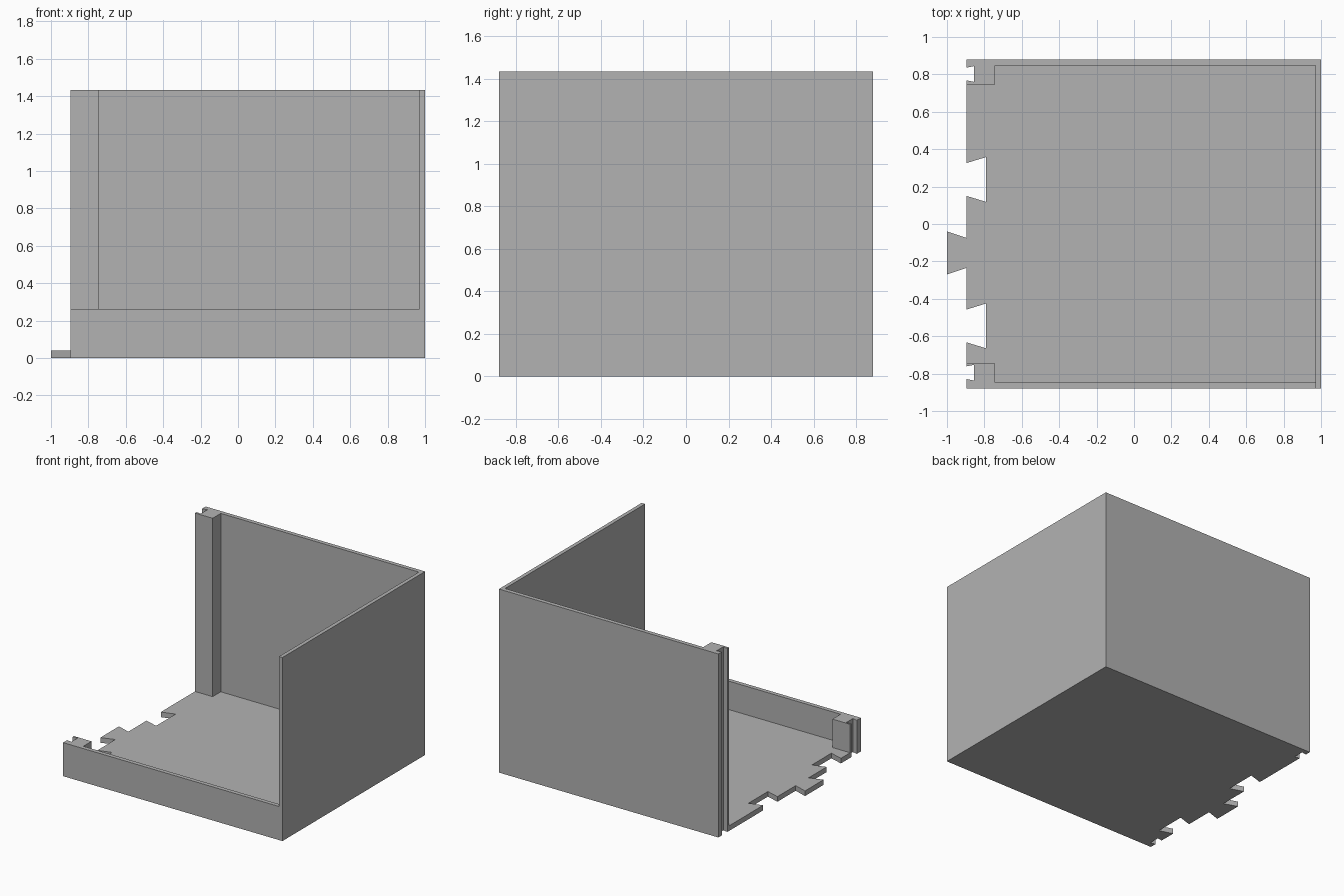
import bpy, bmesh

if "Cube" in bpy.data.objects:
    bpy.data.objects.remove(bpy.data.objects["Cube"])

grey = bpy.data.materials.new("plain grey")
grey.diffuse_color = (0.448, 0.448, 0.448, 1)
grey.use_nodes = True
grey.node_tree.nodes["Principled BSDF"].inputs["Base Color"].default_value = grey.diffuse_color

LEFT, RIGHT, SIDE = -0.895, 1.0, 0.88
INNER_X, INNER_Y = 0.97, 0.847
FLOOR, LOW, HIGH = 0.04, 0.262, 1.433


def prism(name, outline, z0, z1):
    """Extrude a plan outline between two heights."""
    bm = bmesh.new()
    face = bm.faces.new([bm.verts.new((x, y, z0)) for x, y in outline])
    top = bmesh.ops.extrude_face_region(bm, geom=[face])["geom"]
    bmesh.ops.translate(bm, vec=(0, 0, z1 - z0),
                        verts=[v for v in top if isinstance(v, bmesh.types.BMVert)])
    bmesh.ops.recalc_face_normals(bm, faces=bm.faces)
    mesh = bpy.data.meshes.new(name)
    bm.to_mesh(mesh)
    bm.free()
    mesh.materials.append(grey)
    obj = bpy.data.objects.new(name, mesh)
    bpy.context.collection.objects.link(obj)
    return obj


def dovetail(y, x, near, far):
    """Joint on the left edge, running from high y to low y."""
    return [(LEFT, y + near), (x, y + far), (x, y - far), (LEFT, y - near)]


def groove(s):
    """Small dovetail slot in a corner post, outermost point first."""
    c = 0.802 if s > 0 else 0.795
    pts = dovetail(s * c, -0.855, 0.034, 0.042)
    return pts if s > 0 else pts[::-1]


# Floor with dovetail sockets, one tab and the post grooves
edge = [(LEFT, SIDE)] + groove(1)
edge += dovetail(0.238, -0.79, 0.088, 0.12)
edge += dovetail(-0.155, -1.0, 0.08, 0.115)
edge += dovetail(-0.545, -0.79, 0.088, 0.12)
edge += groove(-1)[::-1] + [(LEFT, -SIDE)]
prism("floor", edge + [(RIGHT, -SIDE), (RIGHT, SIDE)], 0, FLOOR)

# Side walls, each with a grooved corner post
for name, s, height in (("back_wall", 1, HIGH), ("front_wall", -1, LOW)):
    outline = [(LEFT, s * SIDE)] + groove(s)
    outline += [(LEFT, s * 0.747), (-0.742, s * 0.747), (-0.742, s * INNER_Y),
                (INNER_X, s * INNER_Y), (INNER_X, s * SIDE)]
    prism(name, outline, FLOOR, height)

# Tall end wall
prism("right_wall", [(INNER_X, -SIDE), (RIGHT, -SIDE), (RIGHT, SIDE), (INNER_X, SIDE)],
      FLOOR, HIGH)
